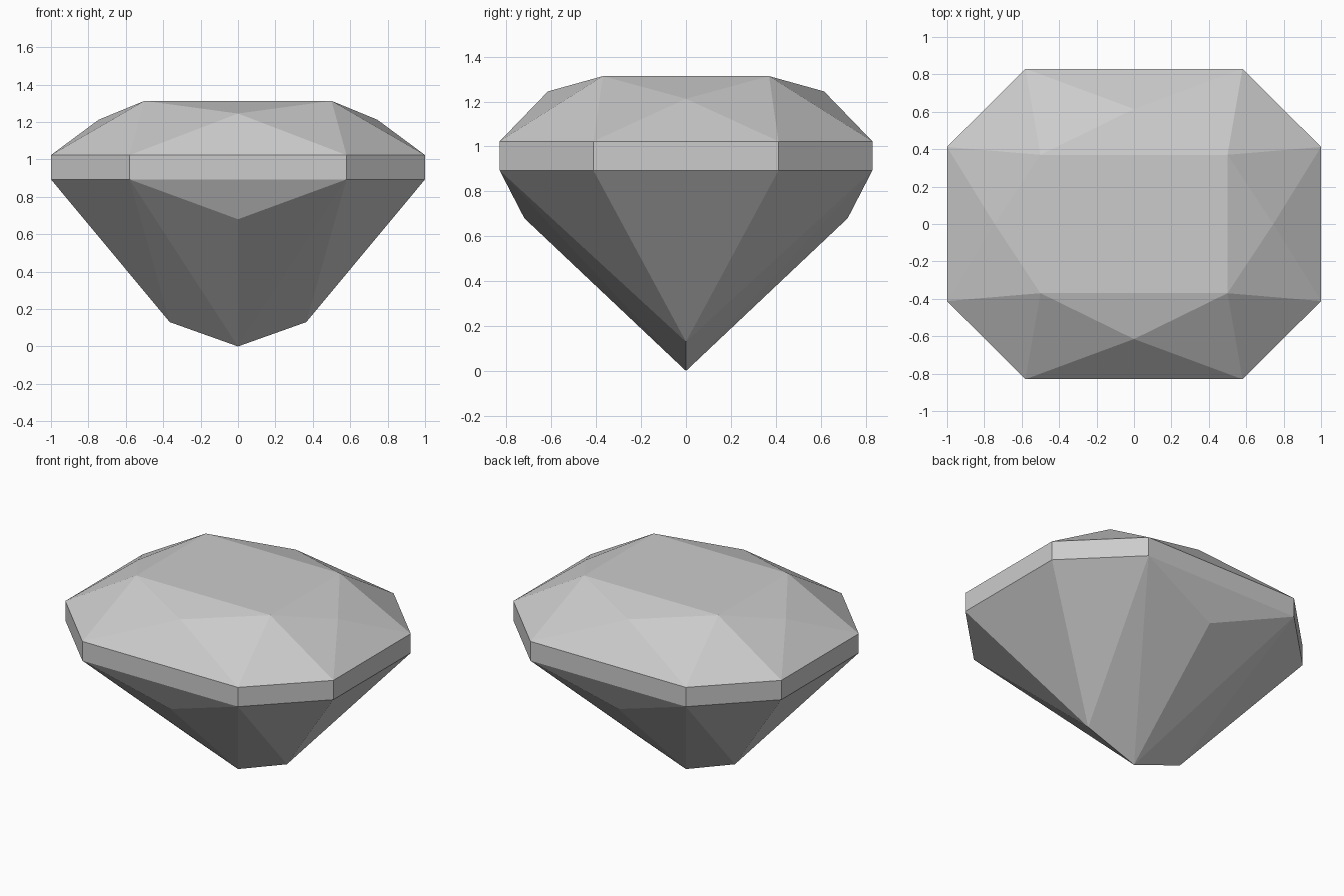
import bpy
import bmesh

cube = bpy.data.objects.get("Cube")
if cube:
    bpy.data.objects.remove(cube, do_unlink=True)


def make_material(name, colour):
    mat = bpy.data.materials.new(name)
    mat.use_nodes = True
    mat.diffuse_color = colour
    mat.node_tree.nodes["Principled BSDF"].inputs["Base Color"].default_value = colour
    return mat


def mirrored(x, y, z):
    """Return the point with its mirror images in x and y."""
    return {(sx * x, sy * y, z) for sx in (1, -1) for sy in (1, -1)}


# Corner points of the cut stone, one quarter each
corners = [
    (0.50, 0.37, 1.313),   # flat table
    (0.00, 0.615, 1.245),  # crown, front and back
    (0.745, 0.00, 1.212),  # crown, sides
    (0.00, 0.72, 0.68),    # pavilion, front and back
    (0.365, 0.00, 0.13),   # pavilion, sides
    (0.00, 0.00, 0.00),    # bottom tip
]
# Eight-sided girdle band
for z in (0.893, 1.023):
    corners += [(1.0, 0.412, z), (0.58, 0.83, z)]

# The facets are the convex skin over the mirrored corners
bm = bmesh.new()
for corner in corners:
    for point in sorted(mirrored(*corner)):
        bm.verts.new(point)
bmesh.ops.remove_doubles(bm, verts=bm.verts, dist=0.0001)
bmesh.ops.convex_hull(bm, input=bm.verts)
bmesh.ops.dissolve_limit(bm, angle_limit=0.005, verts=bm.verts, edges=bm.edges)
bmesh.ops.recalc_face_normals(bm, faces=bm.faces)

mesh = bpy.data.meshes.new("gemstone")
bm.to_mesh(mesh)
bm.free()
mesh.materials.append(make_material("pale grey", (0.6, 0.6, 0.6, 1.0)))
gemstone = bpy.data.objects.new("gemstone", mesh)
bpy.context.collection.objects.link(gemstone)
